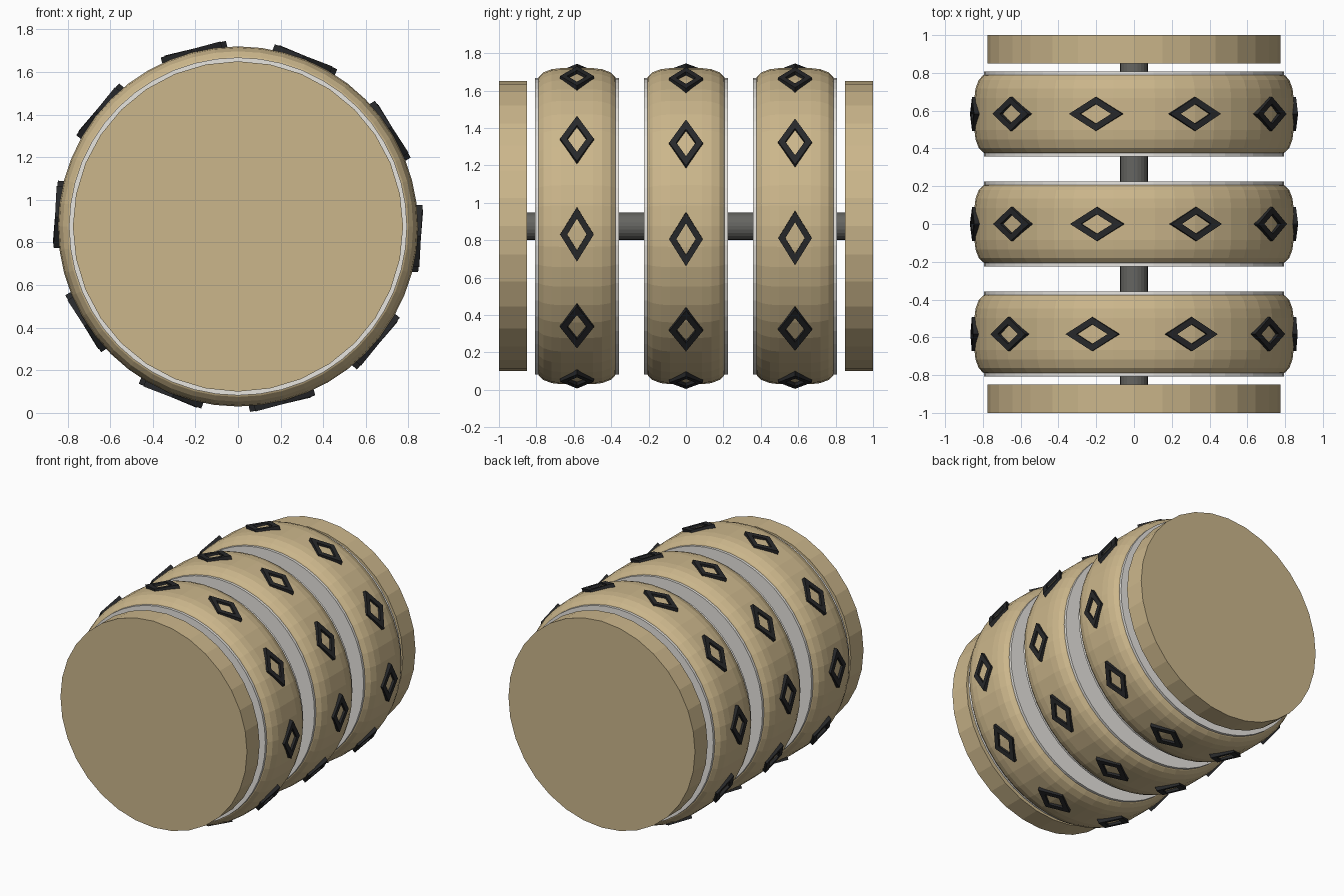
import bpy, bmesh
from math import sin, cos, pi, radians
from mathutils import Vector

if "Cube" in bpy.data.objects:
    bpy.data.objects.remove(bpy.data.objects["Cube"])

ZC = 0.875  # height of the common axis


def material(name, rgb):
    m = bpy.data.materials.new(name)
    m.diffuse_color = (*rgb, 1)
    m.use_nodes = True
    m.node_tree.nodes["Principled BSDF"].inputs["Base Color"].default_value = m.diffuse_color
    return m


TAN = material("tan", (0.60, 0.47, 0.26))
DARK = material("dark", (0.02, 0.021, 0.023))
STEEL = material("steel", (0.13, 0.13, 0.12))
PALE = material("pale", (0.80, 0.78, 0.74))


def finish(bm, name, mat):
    bmesh.ops.recalc_face_normals(bm, faces=bm.faces)
    me = bpy.data.meshes.new(name)
    bm.to_mesh(me)
    bm.free()
    me.materials.append(mat)
    ob = bpy.data.objects.new(name, me)
    bpy.context.collection.objects.link(ob)
    return ob


def turned(name, profile, y0, segs, mat):
    """Closed solid turned about the y axis from (y, radius) points."""
    bm = bmesh.new()
    rings = [[bm.verts.new((r * cos(2 * pi * i / segs), y0 + y, ZC + r * sin(2 * pi * i / segs)))
              for i in range(segs)] for y, r in profile]
    for a, b in zip(rings, rings[1:]):
        for i in range(segs):
            j = (i + 1) % segs
            bm.faces.new((a[i], a[j], b[j], b[i]))
    bm.faces.new(rings[0])
    bm.faces.new(rings[-1])
    return finish(bm, name, mat)


def dial_marks(name, y0, phase):
    """Ten raised open diamonds spaced evenly around a wheel."""
    bm = bmesh.new()
    for k in range(10):
        a = radians(phase + 36 * k)
        out = Vector((cos(a), 0, sin(a)))
        tan = Vector((-sin(a), 0, cos(a)))
        side = Vector((0, 1, 0))
        centre = Vector((0, y0, ZC))

        def loop(t, s, d):
            return [bm.verts.new(centre + out * d + tan * u * t + side * v * s)
                    for u, v in ((1, 0), (0, 1), (-1, 0), (0, -1))]

        rings = [loop(0.145, 0.09, 0.86), loop(0.085, 0.052, 0.86),
                 loop(0.085, 0.052, 0.815), loop(0.145, 0.09, 0.815)]
        for n in range(4):
            p, q = rings[n], rings[(n + 1) % 4]
            for i in range(4):
                j = (i + 1) % 4
                bm.faces.new((p[i], p[j], q[j], q[i]))
    return finish(bm, name, DARK)


# Central axle
turned("axle", [(-0.87, 0.073), (0.87, 0.073)], 0, 24, STEEL)

# End caps
for label, y in (("front", -0.925), ("back", 0.925)):
    turned(label + "_cap", [(-0.075, 0.775), (0.075, 0.775)], y, 32, TAN)

# Wheels: rounded tan tyre, pale core disc, raised marks
half = [(0.085, 0.845), (0.135, 0.839), (0.18, 0.822), (0.203, 0.80), (0.21, 0.785)]
tyre = [(-y, r) for y, r in reversed(half)] + half
for label, y, phase in (("front", -0.583, -3), ("middle", 0, -4.7), ("back", 0.583, -4.3)):
    turned(label + "_wheel", tyre, y, 48, TAN)
    turned(label + "_wheel_core", [(-0.225, 0.793), (0.225, 0.793)], y, 48, PALE)
    dial_marks(label + "_wheel_marks", y, phase)
